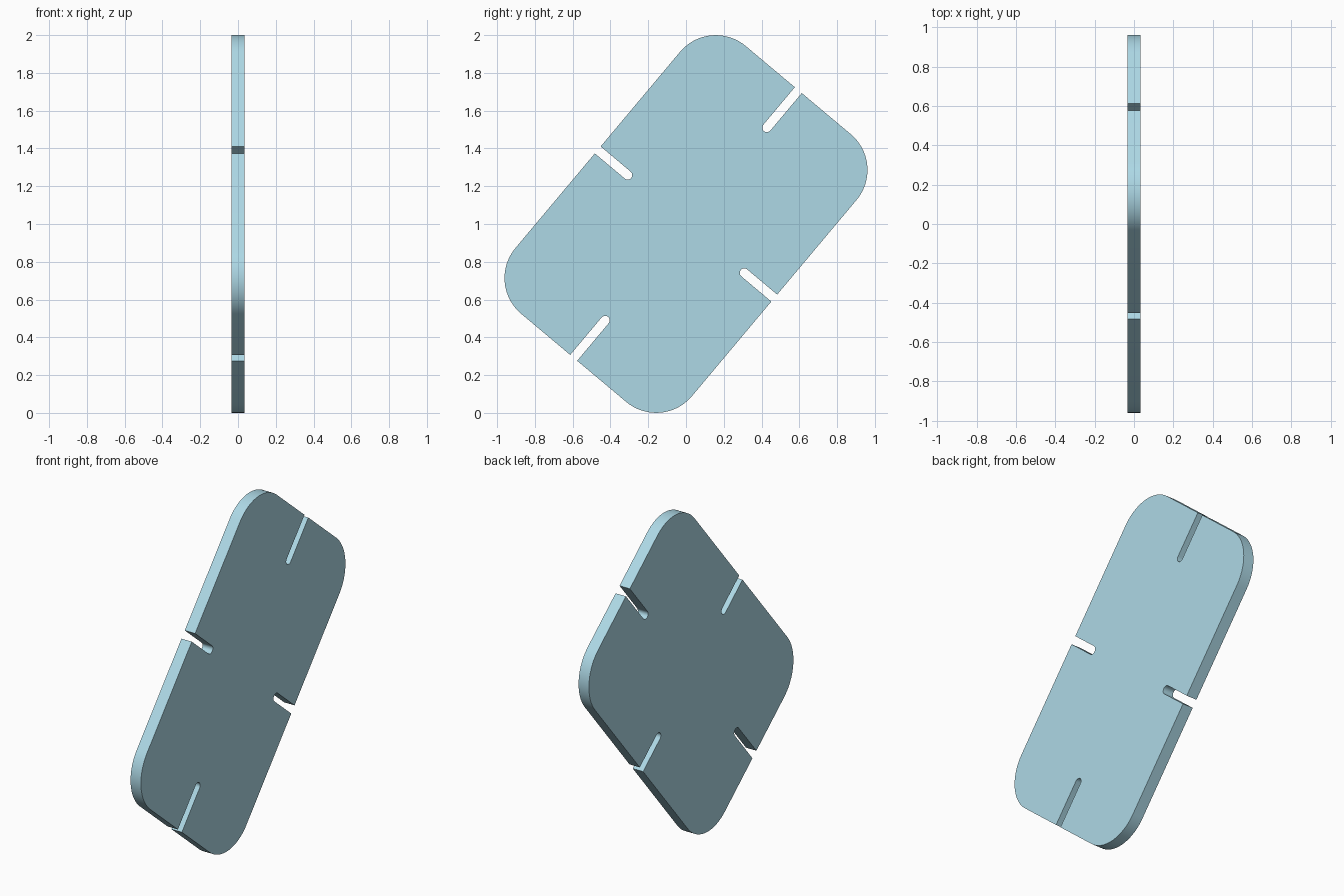
import bpy, bmesh
from math import sin, cos, pi, radians
from mathutils import Matrix, Vector

if "Cube" in bpy.data.objects:
    bpy.data.objects.remove(bpy.data.objects["Cube"])

HALF_L, HALF_W, HALF_T = 0.925, 0.61, 0.034   # plate half length, width, thickness
CORNER, SLOT = 0.247, 0.024                   # corner radius, slot half width
END_SLOT, SIDE_SLOT = 0.666, 0.403            # slot-end centres from plate centre
TILT = radians(50)


def arc(cx, cy, r, start, end, steps):
    return [Vector((cx + r * cos(start + (end - start) * i / steps),
                    cy + r * sin(start + (end - start) * i / steps)))
            for i in range(steps + 1)]


# Half outline: end slot, rounded corner, side slot, rounded corner
half = [Vector((HALF_L, -SLOT))]
half += arc(END_SLOT, 0, SLOT, 1.5 * pi, 0.5 * pi, 10)
half += [Vector((HALF_L, SLOT))]
half += arc(HALF_L - CORNER, HALF_W - CORNER, CORNER, 0, pi / 2, 20)
half += [Vector((SLOT, HALF_W))]
half += arc(0, SIDE_SLOT, SLOT, 0, -pi, 10)
half += [Vector((-SLOT, HALF_W))]
half += arc(CORNER - HALF_L, HALF_W - CORNER, CORNER, pi / 2, pi, 20)
outline = half + [-p for p in half]           # half-turn symmetry

# Extrude the plate, then stand it in the YZ plane
bm = bmesh.new()
face = bm.faces.new([bm.verts.new((-HALF_T, p.x, p.y)) for p in outline])
ext = bmesh.ops.extrude_face_region(bm, geom=[face])
bmesh.ops.translate(bm, vec=(2 * HALF_T, 0, 0),
                    verts=[v for v in ext["geom"] if isinstance(v, bmesh.types.BMVert)])
bmesh.ops.transform(bm, verts=bm.verts,
                    matrix=Matrix.Translation((0, 0, 1)) @ Matrix.Rotation(TILT, 4, 'X'))
bmesh.ops.recalc_face_normals(bm, faces=bm.faces)
mesh = bpy.data.meshes.new("slotted_plate")
bm.to_mesh(mesh)
bm.free()

plate = bpy.data.objects.new("slotted_plate", mesh)
bpy.context.collection.objects.link(plate)
mat = bpy.data.materials.new("pale_blue")
mat.diffuse_color = (0.42, 0.69, 0.79, 1)
mat.use_nodes = True
mat.node_tree.nodes["Principled BSDF"].inputs["Base Color"].default_value = mat.diffuse_color
mesh.materials.append(mat)

bpy.context.view_layer.objects.active = plate
plate.select_set(True)
bpy.ops.object.shade_smooth_by_angle(angle=radians(30))
